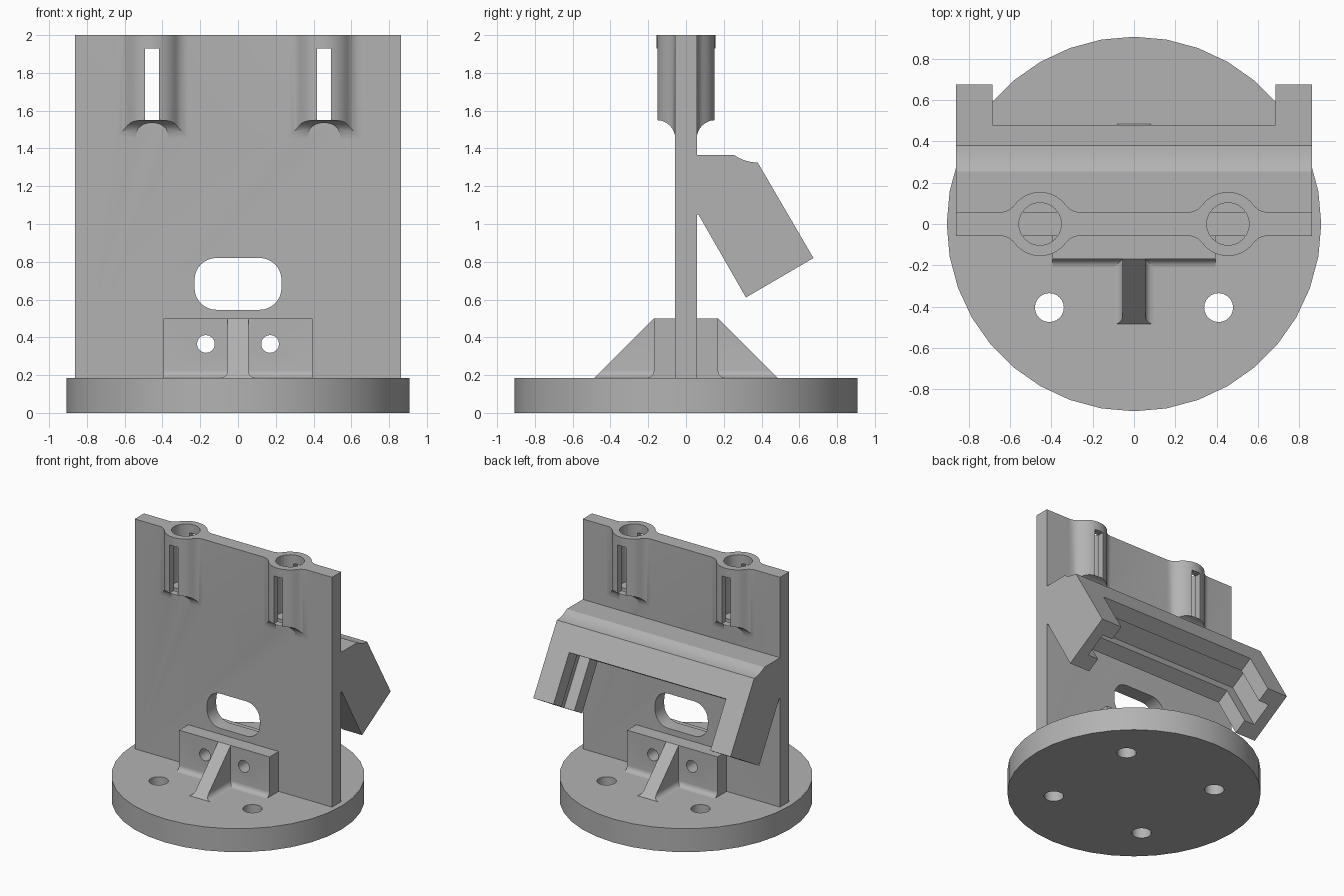
import bpy, bmesh
from math import sin, cos, pi, radians, atan2, hypot
from mathutils import Vector

old = bpy.data.objects.get("Cube")
if old:
    bpy.data.objects.remove(old, do_unlink=True)

GREY = bpy.data.materials.new("plain grey")
GREY.use_nodes = True
shade = (0.45, 0.45, 0.45, 1)
GREY.diffuse_color = shade
GREY.node_tree.nodes["Principled BSDF"].inputs["Base Color"].default_value = shade


def make(name, bm):
    bmesh.ops.recalc_face_normals(bm, faces=bm.faces)
    mesh = bpy.data.meshes.new(name)
    bm.to_mesh(mesh)
    bm.free()
    obj = bpy.data.objects.new(name, mesh)
    bpy.context.collection.objects.link(obj)
    mesh.materials.append(GREY)
    return obj


def prism(name, points, axis, lo, hi):
    """Extrude a 2D outline along an axis; the outline uses the other two axes in order."""
    place = {"x": lambda p, h: (h, p[0], p[1]),
             "y": lambda p, h: (p[0], h, p[1]),
             "z": lambda p, h: (p[0], p[1], h)}[axis]
    bm = bmesh.new()
    a = [bm.verts.new(place(p, lo)) for p in points]
    b = [bm.verts.new(place(p, hi)) for p in points]
    bm.faces.new(a)
    bm.faces.new(b)
    for i in range(len(a)):
        j = (i + 1) % len(a)
        bm.faces.new((a[i], a[j], b[j], b[i]))
    return make(name, bm)


def arc(cx, cy, r, start, end, steps):
    angles = [radians(start + (end - start) * i / steps) for i in range(steps + 1)]
    return [(cx + r * cos(t), cy + r * sin(t)) for t in angles]


def circle(cx, cy, r, sides):
    return arc(cx, cy, r, 0, 360, sides)[:-1]


def box2(x0, x1, y0, y1):
    return [(x0, y0), (x1, y0), (x1, y1), (x0, y1)]


def mirrored(half):
    return half + [(-x, y) for x, y in reversed(half)]


def combine(obj, other, operation="DIFFERENCE", keep=False):
    mod = obj.modifiers.new("combine", "BOOLEAN")
    mod.operation = operation
    mod.solver = "EXACT"
    mod.object = other
    bpy.context.view_layer.objects.active = obj
    bpy.ops.object.modifier_apply(modifier=mod.name)
    if not keep:
        bpy.data.objects.remove(other, do_unlink=True)


FLOOR, HALF_T, HALF_W = 0.185, 0.057, 0.862

# Round base with four mounting holes
base = prism("round_base", circle(0, 0, 0.907, 36), "z", 0, FLOOR)
for sx in (-1, 1):
    for sy in (-1, 1):
        combine(base, prism("cutter", circle(sx * 0.41, sy * 0.405, 0.07, 24), "z", -0.1, 0.4))

# Upright plate with a rounded window
plate = prism("upright_plate", box2(-HALF_W, HALF_W, -HALF_T, HALF_T), "z", FLOOR - 0.02, 2)
WR = 0.115
window = []
for k, (sx, sz) in enumerate([(1, 1), (-1, 1), (-1, -1), (1, -1)]):
    window += arc(sx * (0.23 - WR), 0.683 + sz * (0.137 - WR), WR, 90 * k, 90 * k + 90, 8)
combine(plate, prism("cutter", window, "y", -0.3, 0.3))

# Rod sockets: round bosses blended into the plate, with curved undersides
R, REACH, FILLET = 0.155, 0.195, 0.088
BORE, LEDGE = 0.103, 1.55
tilt = atan2(HALF_T + FILLET, REACH) * 180 / pi
right_blend = arc(REACH, HALF_T + FILLET, FILLET, -90, tilt - 180, 6)
upper = right_blend + arc(0, 0, R, tilt, 180 - tilt, 14)[1:-1]
upper += [(-x, y) for x, y in reversed(right_blend)]
outline = upper + [(-x, -y) for x, y in upper]
drop = R - HALF_T
under = [(0.25, 2), (0.25, LEDGE)] + arc(R, LEDGE - drop, drop, 90, 180, 8)
for cx in (-0.455, 0.455):
    boss = prism("boss", mirrored(under), "x", cx - 0.3, cx + 0.3)
    combine(boss, prism("plan", [(cx + x, y) for x, y in outline], "z", 1.2, 2.3), "INTERSECT")
    combine(boss, prism("bore", circle(cx, 0, BORE, 24), "z", 1.2, 2.2))
    combine(plate, prism("bore", circle(cx, 0, BORE, 24), "z", LEDGE, 2.2))
    combine(plate, boss, "UNION")
    combine(plate, prism("slot", box2(cx - 0.037, cx + 0.037, LEDGE, 1.93), "y", -0.4, 0.4))

# Foot block across the plate, filleted onto the base
FR = 0.04
foot = [(0.17, 0.5)] + arc(0.17 + FR, FLOOR + FR, FR, 180, 270, 6) + [(0.17 + FR, FLOOR - 0.02)]
block = prism("foot_block", mirrored(foot), "x", -0.395, 0.395)

# Screw holes through block and plate
for sx in (-1, 1):
    hole = prism("hole", circle(sx * 0.17, 0.365, 0.047, 20), "y", -0.5, 0.5)
    combine(block, hole, keep=True)
    combine(plate, hole)

# Sloping ribs front and back, flared where they meet the base
half = [(0.055, 0.5)] + arc(0.055 + FR, FLOOR + FR, FR, 180, 270, 6) + [(0.055 + FR, FLOOR - 0.01)]
rib = prism("sloping_rib", mirrored(half), "y", -1, 1)
for v in rib.data.vertices:
    v.co.y *= min(0.67 - v.co.z, 0.485)

# Tilted holder arm on the back
CORNER = Vector((0.38, 1.325))
DOWN = Vector((0.504, -0.864)).normalized()
INTO = Vector((DOWN.y, -DOWN.x))


def tilted(t, s):
    return tuple(CORNER + DOWN * t + INTO * s)


LENGTH, DEPTH = 0.585, 0.414
holder_outline = [(HALF_T - 0.01, 1.05), (HALF_T - 0.01, 1.365), (0.255, 1.365), (0.28, 1.35),
                  (0.31, 1.337), (0.345, 1.328), tilted(0, 0), tilted(LENGTH, 0),
                  tilted(LENGTH, DEPTH), (0.066, 1.05)]
holder = prism("tilted_holder", holder_outline, "x", -HALF_W, HALF_W)


def tilted_cut(half_width, t, s0, s1):
    pts = [tilted(t, s0), tilted(0.8, s0), tilted(0.8, s1), tilted(t, s1)]
    combine(holder, prism("cutter", pts, "x", -half_width, half_width))


tilted_cut(0.685, 0.198, -0.1, 0.6)   # open middle
tilted_cut(0.775, 0.108, 0.115, 0.30)  # panel groove

# Smooth the curves, keep edges sharp
for obj in (base, plate, block, rib, holder):
    bpy.ops.object.select_all(action="DESELECT")
    obj.select_set(True)
    bpy.context.view_layer.objects.active = obj
    bpy.ops.object.shade_smooth_by_angle(angle=radians(30))
